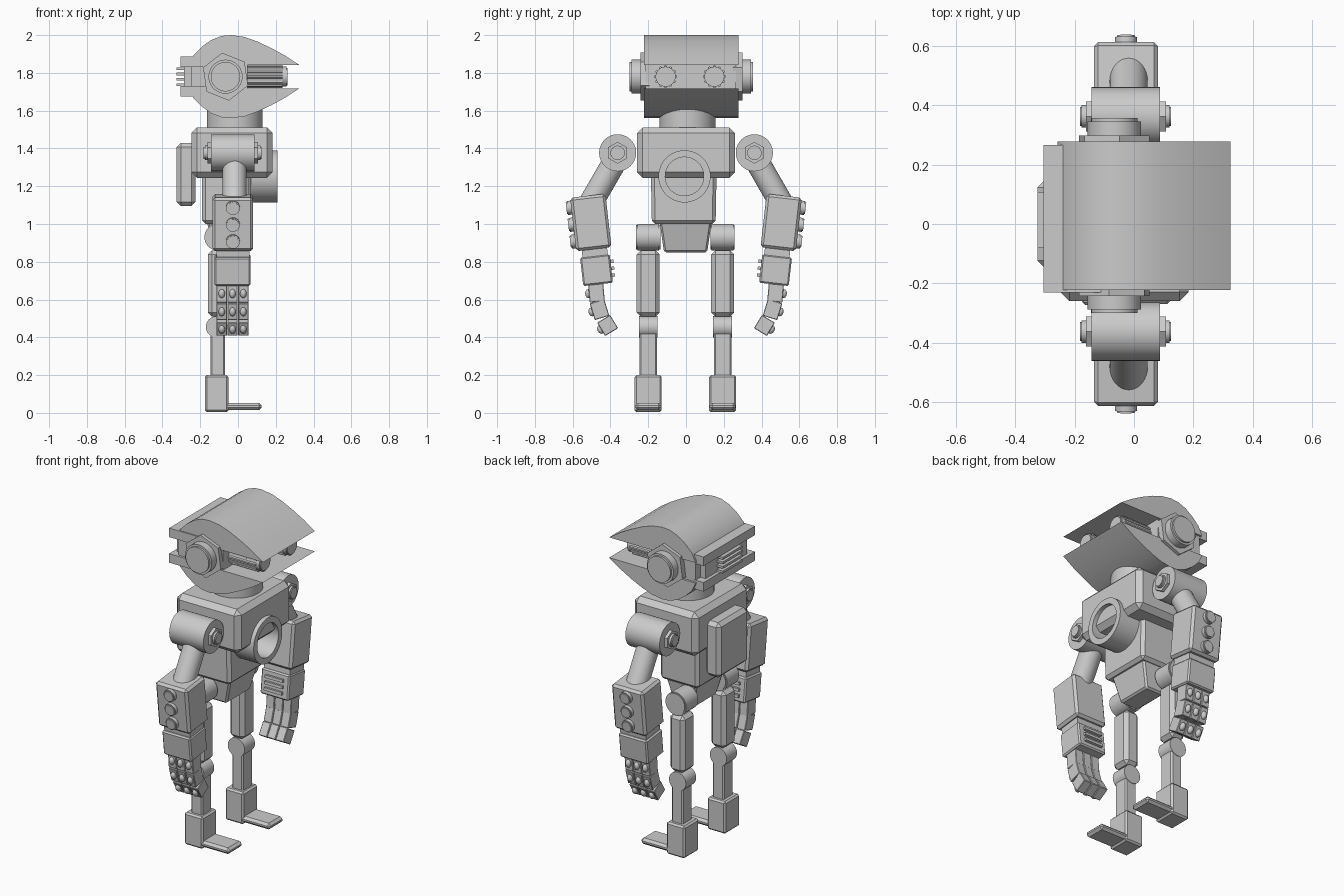
import bpy, bmesh, math
from mathutils import Vector, Matrix

cube = bpy.data.objects.get("Cube")
if cube:
    bpy.data.objects.remove(cube)

grey = bpy.data.materials.new("plain grey")
grey.use_nodes = True
grey.diffuse_color = (0.6, 0.6, 0.6, 1)
grey.node_tree.nodes["Principled BSDF"].inputs["Base Color"].default_value = (0.6, 0.6, 0.6, 1)


def finish(name, bm, loc=(0, 0, 0), tilt=0, bevel=0, smooth=False):
    bmesh.ops.recalc_face_normals(bm, faces=bm.faces)
    if bevel:
        bmesh.ops.bevel(bm, geom=bm.edges[:], offset=bevel, segments=1, affect='EDGES')
    mesh = bpy.data.meshes.new(name)
    bm.to_mesh(mesh)
    bm.free()
    mesh.materials.append(grey)
    ob = bpy.data.objects.new(name, mesh)
    bpy.context.collection.objects.link(ob)
    ob.location = loc
    ob.rotation_euler.x = tilt
    if smooth:
        bpy.ops.object.select_all(action='DESELECT')
        ob.select_set(True)
        bpy.context.view_layer.objects.active = ob
        bpy.ops.object.shade_smooth_by_angle(angle=math.radians(35))
    return ob


def box(name, loc, size, bevel=0.0, tilt=0.0, taper=(1, 1)):
    """Box whose bottom face is scaled by taper in x and y."""
    bm = bmesh.new()
    bmesh.ops.create_cube(bm, size=1)
    for v in bm.verts:
        k = taper if v.co.z < 0 else (1, 1)
        v.co = Vector((v.co.x * size[0] * k[0], v.co.y * size[1] * k[1], v.co.z * size[2]))
    return finish(name, bm, loc, tilt, bevel)


def rod(name, a, b, r, sides=32, bevel=0.0, turn=0.0):
    """Cylinder from point a to point b."""
    a, b = Vector(a), Vector(b)
    bm = bmesh.new()
    bmesh.ops.create_cone(bm, cap_ends=True, segments=sides, radius1=r, radius2=r, depth=(b - a).length)
    bmesh.ops.rotate(bm, verts=bm.verts, matrix=Matrix.Rotation(turn, 3, 'Z'))
    if bevel:
        rims = [e for e in bm.edges if abs(e.verts[0].co.z - e.verts[1].co.z) < 1e-5]
        bmesh.ops.bevel(bm, geom=rims, offset=bevel, segments=2, affect='EDGES')
    bmesh.ops.rotate(bm, verts=bm.verts, matrix=(b - a).to_track_quat('Z', 'Y').to_matrix())
    return finish(name, bm, (a + b) / 2, smooth=sides > 8)


def prism(name, profile, y0, y1):
    """Extrude an (x, z) outline along y."""
    bm = bmesh.new()
    face = bm.faces.new([bm.verts.new((x, y0, z)) for x, z in profile])
    new = bmesh.ops.extrude_face_region(bm, geom=[face])["geom"]
    bmesh.ops.translate(bm, verts=[g for g in new if isinstance(g, bmesh.types.BMVert)], vec=(0, y1 - y0, 0))
    return finish(name, bm, smooth=True)


# Head: two curved shells around a core
HZ = 1.78
arc = [(-.258, .065), (-.235, .115), (-.19, .16), (-.14, .195), (-.085, .216), (-.035, .22),
       (.035, .21), (.10, .187), (.177, .151), (.25, .111), (.325, .062), (-.258, .062)]
prism("upper_head_shell", [(x, HZ + z) for x, z in arc], -.222, .278)
prism("lower_head_shell", [(x, HZ - z) for x, z in arc], -.222, .278)
box("head_core", (-.10, .025, HZ), (.30, .48, .14))
box("head_rear_panel", (-.24, .018, HZ), (.09, .40, .13))
for s, label in ((1, "upper"), (-1, "lower")):
    box(label + "_rear_rail", (-.205, .018, HZ + s * .078), (.20, .495, .055))
for i in range(4):
    box("rear_vent_bar", (-.30, .014, HZ + (i - 1.5) * .028), (.05, .188, .014))

# Side nuts of the head
for y, s in ((-.222, -1), (.278, 1)):
    rod("side_nut", (-.066, y - s * .03, HZ), (-.066, y + s * .02, HZ), .128, 6, turn=math.radians(8))
    rod("side_cap", (-.066, y, HZ), (-.066, y + s * .078, HZ), .09, 40, .012)

# Eyes with ribbed barrels
for y in (-.108, .15):
    rod("eye", (.03, y, HZ), (.262, y, HZ), .053, 32, .006)
    for i in range(12):
        a = math.tau * i / 12
        cy, cz = y + math.cos(a) * .052, HZ + math.sin(a) * .052
        rod("eye_rib", (.04, cy, cz), (.235, cy, cz), .009, 6)

# Neck, torso and backpack
rod("neck", (-.017, .008, 1.48), (-.017, .008, 1.62), .148, 48)
box("chest", (-.032, 0, 1.378), (.43, .518, .268), .03)
box("abdomen", (-.06, -.012, 1.14), (.26, .348, .28), .018, taper=(1, .97))
box("pelvis", (-.06, -.002, .93), (.21, .275, .16), .01, taper=(.6, .83))
box("backpack", (-.275, 0, 1.262), (.10, .29, .335), .022)

# Open ring on the belly
bm = bmesh.new()
rings = [[bm.verts.new((x, -.008 + r * math.cos(math.tau * i / 48), 1.252 + r * math.sin(math.tau * i / 48)))
          for i in range(48)] for r, x in ((.138, .03), (.138, .208), (.102, .208), (.102, .03))]
for k in range(4):
    p, q = rings[k], rings[(k + 1) % 4]
    for i in range(48):
        j = (i + 1) % 48
        bm.faces.new((p[i], p[j], q[j], q[i]))
finish("belly_ring", bm, smooth=True)

for s, side in ((1, "left_"), (-1, "right_")):
    # Leg
    y = s * .197 - .003
    rod(side + "hip", (-.108, y - .064, .93), (-.108, y + .064, .93), .07, 32, .006)
    box(side + "thigh", (-.11, y, .685), (.10, .122, .35), .022)
    rod(side + "knee", (-.113, y - .05, .455), (-.113, y + .05, .455), .057, 32)
    box(side + "shin", (-.108, y, .31), (.076, .094, .30), .008)
    box(side + "ankle", (-.113, y, .102), (.124, .143, .196), .01)
    toe = box(side + "foot", (.0, y, .034), (.25, .138, .038))
    cut = toe.modifiers.new("corners", 'BEVEL')
    cut.width = .014
    cut.segments = 1

    # Shoulder and upper arm
    y, z = s * .362, 1.377
    rod(side + "shoulder", (-.143, y, z), (.088, y, z), .098, 40)
    rod(side + "shoulder_nut", (-.162, y, z), (.107, y, z), .058, 6)
    rod(side + "shoulder_bolt", (-.182, y, z), (.125, y, z), .038, 24, .006)
    rod(side + "upper_arm", (-.018, y, z - .02), (-.018, s * .51, 1.10), .064, 32)

    # Forearm with three bolts on its outer face
    tilt = -s * math.radians(6.5)
    down = Vector((0, -s * math.sin(math.radians(6.5)), -math.cos(math.radians(6.5))))
    out = Vector((0, -s * down.z, s * down.y))
    mid = Vector((-.027, s * .504, 1.008))
    box(side + "forearm", mid, (.215, .188, .285), .014, tilt)
    for i in (-1, 0, 1):
        p = mid + out * .085 + down * i * .09
        rod(side + "forearm_bolt", p, p + out * .035, .037, 24, .006)

    # Wrist and hand, with slats on the inner face
    box(side + "wrist", (-.027, s * .483, .85), (.175, .135, .08), 0, tilt)
    mid = Vector((-.029, s * .474, .756))
    box(side + "hand", mid, (.19, .158, .152), .008, tilt)
    for i in (-1, 0, 1):
        box(side + "hand_slat", mid - out * .08 + down * i * .037, (.12, .03, .017), 0, tilt)

    # Three curled fingers of three segments, with rounded studs
    for f in (-1, 0, 1):
        x = -.029 + f * .057
        for y, z, deg, length in ((.474, .635, 5, .095), (.458, .547, 17, .092), (.415, .463, 31, .082)):
            a = math.radians(deg)
            c = Vector((x, s * y, z))
            box(side + "finger", c, (.054, .08, length), .003, -s * a)
            bm = bmesh.new()
            bmesh.ops.create_uvsphere(bm, u_segments=12, v_segments=8, radius=.02)
            bmesh.ops.scale(bm, verts=bm.verts, vec=(.85, .9, 1.2))
            finish(side + "finger_stud", bm, c + Vector((0, s * math.cos(a), -math.sin(a))) * .042, -s * a, smooth=True)
